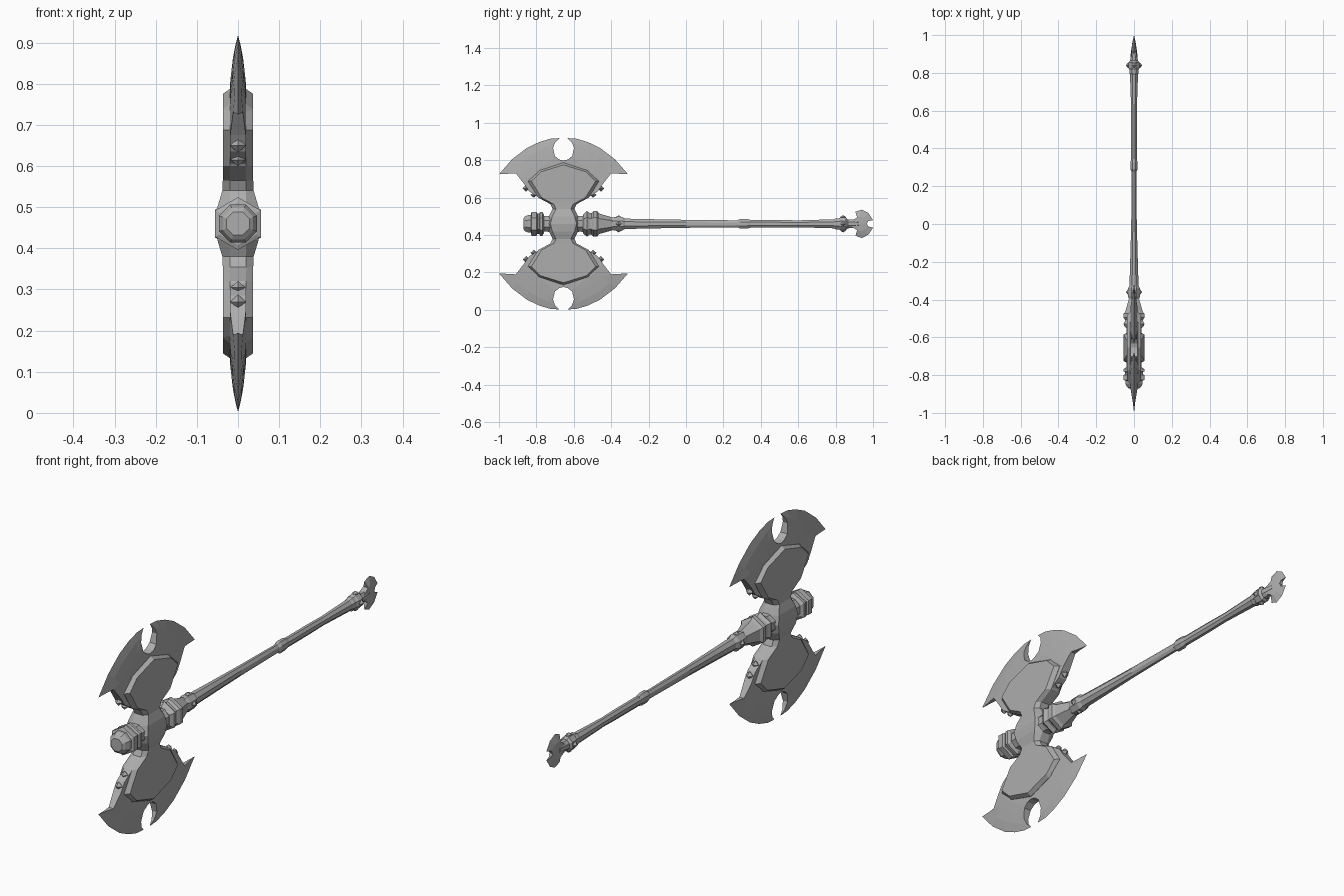
import bpy, bmesh, math

if "Cube" in bpy.data.objects:
    bpy.data.objects.remove(bpy.data.objects["Cube"])

CY, CZ = -0.655, 0.46          # centre of the axe head

steel = bpy.data.materials.new("grey steel")
steel.diffuse_color = (0.42, 0.42, 0.42, 1)
steel.use_nodes = True
steel.node_tree.nodes["Principled BSDF"].inputs["Base Color"].default_value = steel.diffuse_color


def finish(name, bm, origin=(0, 0, CZ), mirror=(False, False, False)):
    """Turn a bmesh into an object, optionally mirrored about its origin."""
    bmesh.ops.remove_doubles(bm, verts=bm.verts, dist=1e-5)
    bmesh.ops.dissolve_degenerate(bm, edges=bm.edges, dist=1e-6)
    bmesh.ops.recalc_face_normals(bm, faces=bm.faces)
    me = bpy.data.meshes.new(name)
    bm.to_mesh(me)
    bm.free()
    me.materials.append(steel)
    ob = bpy.data.objects.new(name, me)
    ob.location = origin
    bpy.context.collection.objects.link(ob)
    if any(mirror):
        m = ob.modifiers.new("mirror", 'MIRROR')
        m.use_axis = mirror
        m.use_mirror_merge = False
    return ob


def loft(name, rings, **kw):
    """Skin closed rings of points and cap both ends."""
    bm = bmesh.new()
    rows = [[bm.verts.new(p) for p in r] for r in rings]
    n = len(rows[0])
    for a, b in zip(rows, rows[1:]):
        for i in range(n):
            j = (i + 1) % n
            bm.faces.new((a[i], a[j], b[j], b[i]))
    bm.faces.new(rows[0])
    bm.faces.new(rows[-1])
    return finish(name, bm, **kw)


def lathe(name, profile, n=8, phase=0.0):
    """Faceted turned part along y; profile holds (y, x radius, z radius)."""
    angs = [phase + 2 * math.pi * i / n for i in range(n)]
    return loft(name, [[(rx * math.sin(a), y, rz * math.cos(a)) for a in angs]
                       for y, rx, rz in profile])


def sheet(name, grid, **kw):
    """Tapered blade from a grid of (y, z, half thickness) points."""
    bm = bmesh.new()
    sides = [[[bm.verts.new((s * t, y, z)) for y, z, t in row] for row in grid]
             for s in (1, -1)]
    R, C = len(grid), len(grid[0])
    for g in sides:
        for i in range(R - 1):
            for j in range(C - 1):
                bm.faces.new((g[i][j], g[i][j + 1], g[i + 1][j + 1], g[i + 1][j]))
    rim = ([(0, j) for j in range(C)] + [(i, C - 1) for i in range(1, R)]
           + [(R - 1, j) for j in range(C - 2, -1, -1)] + [(i, 0) for i in range(R - 2, 0, -1)])
    f, b = sides
    for (i, j), (k, l) in zip(rim, rim[1:] + rim[:1]):
        bm.faces.new((f[i][j], f[k][l], b[k][l], b[i][j]))
    return finish(name, bm, **kw)


def stud(name, loc, r, long, mirror):
    """Small pointed octahedral stud."""
    bm = bmesh.new()
    bmesh.ops.create_uvsphere(bm, u_segments=4, v_segments=2, radius=1)
    for v in bm.verts:
        v.co = (v.co.x * r[0] + loc[0], v.co.y * r[1] + loc[1], v.co.z * r[2] + loc[2])
    return finish(name, bm, origin=(0, long, CZ), mirror=mirror)


HEAD = dict(origin=(0, CY, CZ), mirror=(False, True, True))

# Crescent blades: rows run from the sharp rim to the root under the plate
sheet("crescent_blade", [
    [(.022, .458, 0), (.07, .455, 0), (.13, .437, 0), (.195, .406, 0), (.275, .345, 0), (.345, .265, 0)],
    [(.045, .435, .006), (.08, .42, .008), (.13, .395, .009), (.19, .36, .009), (.245, .315, .008), (.29, .268, .006)],
    [(.056, .405, .012), (.085, .37, .014), (.13, .34, .015), (.17, .31, .015), (.21, .285, .014), (.255, .27, .012)],
    [(.046, .362, .017), (.08, .33, .018), (.12, .30, .019), (.15, .275, .019), (.18, .25, .019), (.212, .215, .019)],
    [(.022, .343, .019), (.04, .29, .019), (.07, .25, .019), (.1, .22, .019), (.13, .19, .019), (.185, .175, .019)],
    [(0, .338, .019), (0, .26, .019), (.02, .2, .019), (.05, .16, .019), (.07, .14, .019), (.13, .14, .019)],
], **HEAD)


# Bevelled shield plate that flows into the neck; rows of (z, half width, half thickness, centre lift)
def plate_ring(z, u, t, lift, e=.02):
    c = max(u - .018, .01)
    half = [(-u, e), (-c, t), (0, t), (c, t), (u, e)]
    pts = half + [(y, -x) for y, x in reversed(half)]
    return [(x, y, z + lift * (1 - abs(y) / u)) for y, x in pts]


loft("shield_plate", [plate_ring(*r) for r in (
    (0, .088, .055, 0), (.04, .078, .05, 0), (.08, .058, .038, 0), (.105, .07, .037, 0),
    (.14, .135, .037, 0), (.228, .19, .037, 0), (.272, .14, .037, .043), (.284, .132, .02, .043))],
    origin=(0, CY, CZ), mirror=(False, False, True))

# Studs on the inner edges of the blades
stud("blade_stud", (0, .158, .155), (.017, .018, .016), CY, (False, True, True))
stud("blade_edge_spur", (0, .2, .19), (.019, .018, .018), CY, (False, True, True))

# Core of the head
lathe("head_core", [(CY - .13, .042, .045), (CY - .09, .042, .045), (CY, .056, .055),
                    (CY + .09, .042, .045), (CY + .13, .045, .05)], 8, math.pi / 8)

# Front cap: two hexagonal bands and a faceted dome
lathe("front_band", [(-.83, .052, .052), (-.825, .064, .064), (-.80, .064, .064), (-.795, .054, .054),
                     (-.785, .054, .054), (-.78, .064, .064), (-.768, .064, .064), (-.76, .05, .05)], 6)
lathe("front_dome", [(-.87, .03, .03), (-.862, .04, .042), (-.845, .05, .05), (-.82, .05, .05)],
      8, math.pi / 8)

# Rear collar tapering into the handle
lathe("rear_band", [(-.55, .048, .05), (-.54, .06, .06), (-.53, .064, .068), (-.515, .056, .058),
                    (-.505, .056, .058), (-.495, .064, .068), (-.475, .064, .068), (-.465, .054, .055),
                    (-.40, .032, .036), (-.39, .03, .034)], 6)

# Handle: knotted shaft with a grip
lathe("handle_shaft", [(-.40, .028, .032), (-.385, .034, .038), (-.34, .034, .038), (-.325, .026, .03),
                       (-.2, .022, .027), (0, .016, .023), (.28, .013, .02)], 8, math.pi / 8)
lathe("grip_knot", [(.275, .014, .02), (.29, .02, .028), (.325, .02, .028), (.345, .017, .023)],
      8, math.pi / 8)
lathe("grip", [(.33, .017, .022), (.5, .017, .022), (.6, .016, .02), (.79, .023, .026),
               (.80, .026, .032), (.815, .026, .032), (.82, .023, .026)], 8, math.pi / 8)
lathe("end_knob", [(.81, .024, .028), (.825, .031, .036), (.855, .031, .036), (.865, .022, .026),
                   (.90, .019, .024), (.925, .016, .018)], 8, math.pi / 8)

# Studs around the two knobs
for name, y in (("collar_stud", -.36), ("knob_stud", .84)):
    stud(name + "_side", (.031, 0, 0), (.012, .016, .016), y, (True, False, False))
    stud(name + "_top", (0, 0, .036), (.014, .016, .01), y, (False, False, True))

# Small forked fin at the butt end
sheet("butt_fin", [
    [(.86, 0, .018), (.91, 0, .016), (.94, 0, .012), (.967, 0, .008)],
    [(.915, .034, .012), (.93, .04, .011), (.952, .032, .009), (.974, .014, .006)],
    [(.906, .064, 0), (.94, .076, 0), (.975, .058, 0), (1.0, .02, 0)],
], mirror=(False, False, True))
